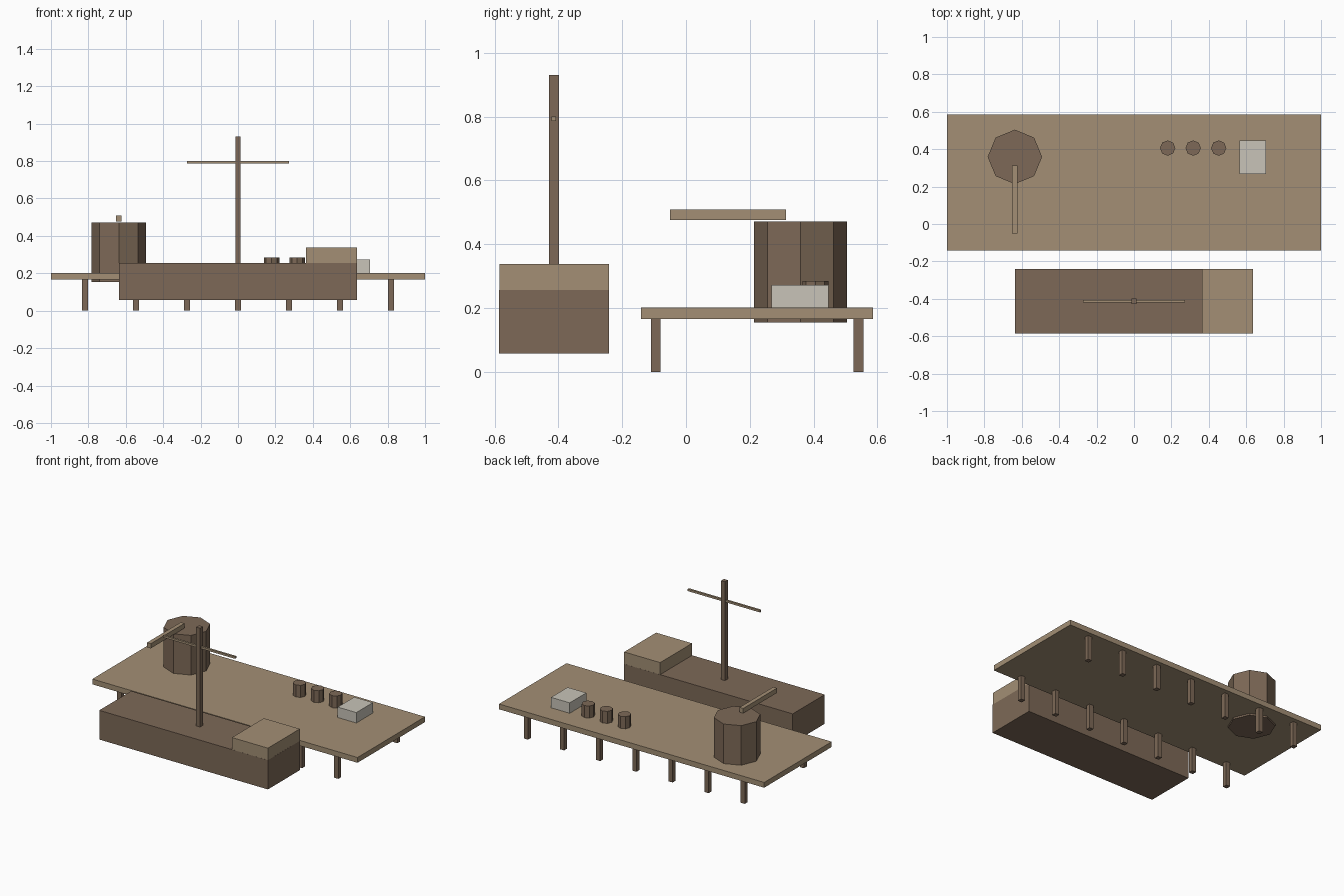
import bpy, bmesh, math

if "Cube" in bpy.data.objects:
    bpy.data.objects.remove(bpy.data.objects["Cube"])


def material(name, rgb):
    m = bpy.data.materials.new(name)
    m.diffuse_color = (*rgb, 1)
    m.use_nodes = True
    m.node_tree.nodes["Principled BSDF"].inputs["Base Color"].default_value = m.diffuse_color
    return m


LIGHT = material("light_wood", (0.366, 0.275, 0.178))
DARK = material("dark_wood", (0.205, 0.141, 0.095))
PALE = material("pale_grey", (0.578, 0.552, 0.479))


def finish(name, bm, mat):
    mesh = bpy.data.meshes.new(name)
    bmesh.ops.recalc_face_normals(bm, faces=bm.faces)
    bm.to_mesh(mesh)
    bm.free()
    mesh.materials.append(mat)
    ob = bpy.data.objects.new(name, mesh)
    bpy.context.collection.objects.link(ob)
    return ob


def box(name, x, y, z, mat):
    """Box from (min, max) ranges on each axis."""
    bm = bmesh.new()
    bmesh.ops.create_cube(bm, size=1)
    for v in bm.verts:
        v.co = [(r[0] + r[1]) / 2 + c * (r[1] - r[0]) for r, c in zip((x, y, z), v.co)]
    return finish(name, bm, mat)


def drum(name, x, y, z, radius, mat, sides=8):
    """Upright prism with a corner on the +y axis."""
    bm = bmesh.new()
    ring = [bm.verts.new((x + radius * math.sin(math.tau * i / sides),
                          y + radius * math.cos(math.tau * i / sides), z[0]))
            for i in range(sides)]
    base = bm.faces.new(ring)
    top = bmesh.ops.extrude_face_region(bm, geom=[base], use_keep_orig=True)["geom"]
    bmesh.ops.translate(bm, vec=(0, 0, z[1] - z[0]),
                        verts=[g for g in top if isinstance(g, bmesh.types.BMVert)])
    return finish(name, bm, mat)


# Quay deck and its two rows of piles
box("quay_deck", (-1, 1), (-0.141, 0.586), (0.166, 0.202), LIGHT)
for i in range(7):
    px = (i - 3) * 0.2727
    for row, py in (("front", -0.095), ("back", 0.541)):
        box(f"{row}_pile_{i + 1}", (px - 0.0155, px + 0.0155),
            (py - 0.0155, py + 0.0155), (0, 0.168), DARK)

# Crane: octagonal drum through the deck, with a jib floating just above it
drum("crane_drum", -0.637, 0.359, (0.154, 0.472), 0.1455, DARK)
box("crane_jib", (-0.651, -0.623), (-0.05, 0.314), (0.4765, 0.509), LIGHT)

# Cargo on the quay
for i in range(3):
    drum(f"barrel_{i + 1}", 0.18 + i * 0.1364, 0.406, (0.202, 0.284), 0.041, DARK)
box("crate", (0.564, 0.705), (0.268, 0.447), (0.202, 0.273), PALE)

# Boat: hull, cabin, mast and yard
box("hull", (-0.636, 0.636), (-0.586, -0.241), (0.057, 0.256), DARK)
box("cabin", (0.364, 0.6355), (-0.5855, -0.2415), (0.145, 0.338), LIGHT)
box("mast", (-0.0145, 0.0145), (-0.429, -0.399), (0.25, 0.93), DARK)
box("yard", (-0.2727, 0.2727), (-0.421, -0.407), (0.787, 0.801), LIGHT)
